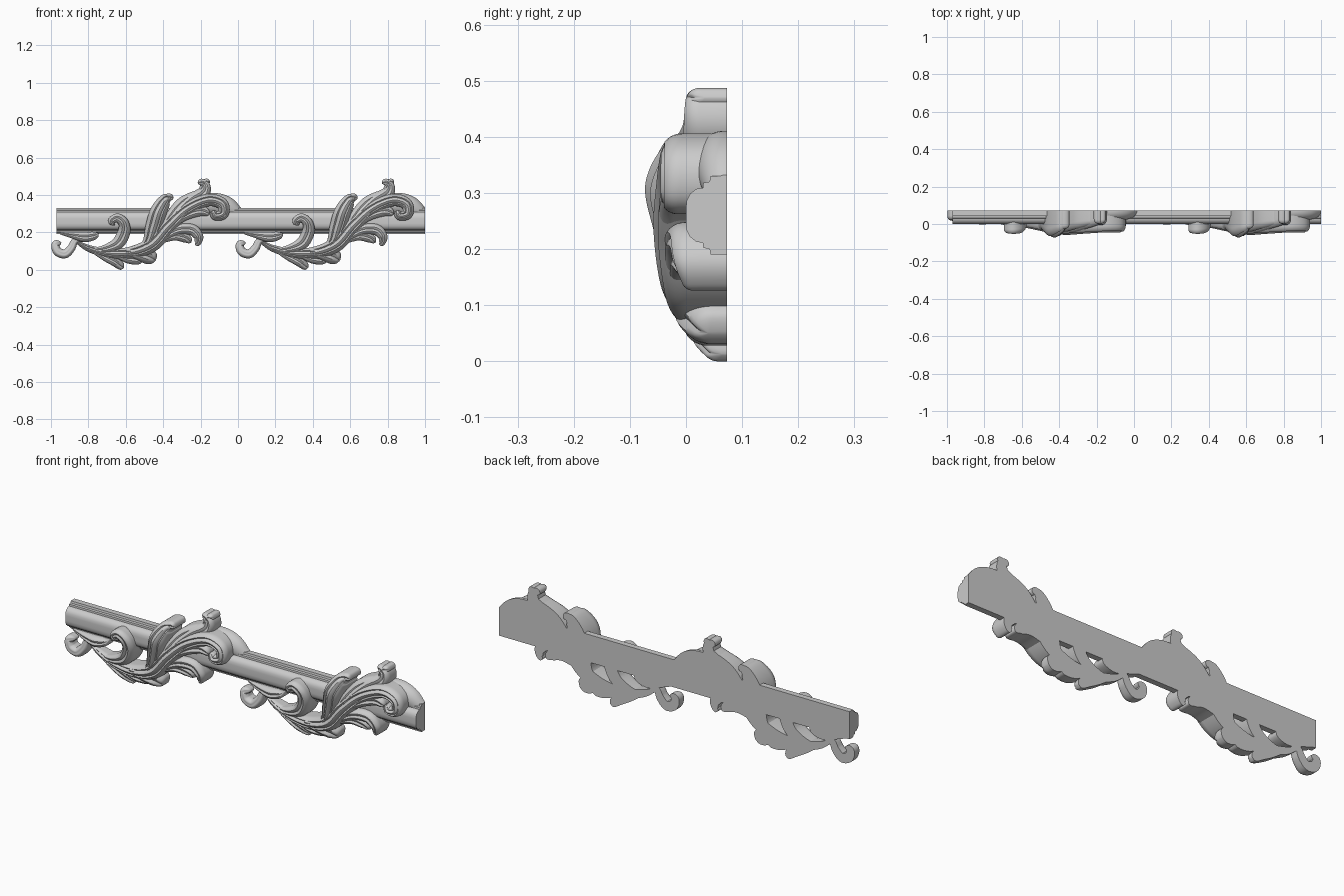
import bpy, bmesh, math
from mathutils import Vector

if "Cube" in bpy.data.objects:
    bpy.data.objects.remove(bpy.data.objects["Cube"])

BACK = 0.073      # flat rear plane
PERIOD = 0.985    # spacing of the repeated ornament


def finish(name, bm):
    bmesh.ops.recalc_face_normals(bm, faces=bm.faces)
    me = bpy.data.meshes.new(name)
    bm.to_mesh(me)
    bm.free()
    ob = bpy.data.objects.new(name, me)
    bpy.context.collection.objects.link(ob)
    return ob


def spline(pts, steps=9):
    """Catmull-Rom through (x, z, half_width, front_y) points."""
    p = [Vector(q) for q in pts]
    p = [2 * p[0] - p[1]] + p + [2 * p[-1] - p[-2]]
    out = []
    for i in range(1, len(p) - 2):
        a, b, c, d = p[i - 1:i + 3]
        for k in range(steps):
            t = k / steps
            out.append(0.5 * (2 * b + (c - a) * t + (2 * a - 5 * b + 4 * c - d) * t * t
                              + (3 * b - a - 3 * c + d) * t ** 3))
    return out + [p[-2]]


def leaf(name, pts, groove=0.3, veins=1, tip=0.14):
    """Domed, veined strip swept along a path, with walls back to the rear plane."""
    s = spline(pts)
    n = len(s)
    us = [math.sin(math.pi / 2 * (-1 + 2 * k / 16)) for k in range(17)]
    bm = bmesh.new()
    rings = []
    for i, q in enumerate(s):
        tan = s[min(i + 1, n - 1)].xy - s[max(i - 1, 0)].xy
        tan.normalize()
        nor = Vector((-tan.y, tan.x))
        # rounded tip
        e = max(0, (i / (n - 1) - (1 - tip)) / tip)
        cap = math.sqrt(max(0.02, 1 - e * e))
        hw = max(q[2], 0.003) * cap
        front = q[3] + (1 - cap) * 0.02
        dome = min(hw * 1.15, 0.9 * (BACK - front))
        ring = []
        for u in us:
            y = front + dome * (1 - math.sqrt(max(0, 1 - u * u)))
            for v in range(veins):
                c = -1 + 2 * (v + 1) / (veins + 1)
                y += groove * hw * math.exp(-((u - c) * veins / 0.22) ** 2)
            pos = q.xy + nor * hw * u
            ring.append(bm.verts.new((pos.x, min(y, BACK - 0.002), pos.y)))
        for u in (1, -1):
            pos = q.xy + nor * hw * u
            ring.append(bm.verts.new((pos.x, BACK, pos.y)))
        rings.append(ring)
    m = len(rings[0])
    for a, b in zip(rings, rings[1:]):
        for k in range(m):
            bm.faces.new((a[k], a[(k + 1) % m], b[(k + 1) % m], b[k]))
    bm.faces.new(rings[0])
    bm.faces.new(rings[-1])
    return finish(name, bm)


# moulded rail: half profile (y, z offset) mirrored about its centre line
half = [(BACK, .07), (.044, .07), (.042, .06), (.031, .058), (.03, .049), (.018, .047),
        (.007, .038), (.001, .026), (0, .012)]
prof = half + [(y, -z) for y, z in reversed(half)]
bm = bmesh.new()
ends = [[bm.verts.new((x, y, .26 + z)) for y, z in prof] for x in (-.97, 1.0)]
for k in range(len(prof)):
    j = (k + 1) % len(prof)
    bm.faces.new((ends[0][k], ends[0][j], ends[1][j], ends[1][k]))
for e in ends:
    bm.faces.new(e)
rail = finish("rail", bm)

parts = []
add = lambda *a, **k: parts.append(leaf(*a, **k))

# main sweeping stem ending in the right volute
add("main_stem", [(-.87, .155, .008, .04), (-.80, .115, .018, .02), (-.70, .09, .025, 0),
                  (-.58, .09, .032, -.02), (-.46, .135, .04, -.045), (-.37, .235, .04, -.058),
                  (-.27, .325, .035, -.052), (-.16, .372, .033, -.045), (-.085, .352, .032, -.045),
                  (-.078, .3, .028, -.045), (-.12, .288, .024, -.043), (-.135, .318, .018, -.04)],
    veins=2, tip=.05)
# left hook and the little leaf above it
add("left_hook", [(-.83, .165, .015, .03), (-.87, .155, .018, .025), (-.892, .115, .022, .02),
                  (-.925, .085, .024, .015), (-.965, .098, .024, .015), (-.975, .135, .021, .02),
                  (-.945, .145, .014, .03)], groove=.15)
add("left_leaf", [(-.95, .195, .006, .03), (-.89, .185, .016, .01), (-.82, .175, .027, -.005),
                  (-.77, .182, .022, 0), (-.745, .195, .008, .01)])
# inner curling leaf in front of the rail
add("inner_curl", [(-.80, .105, .008, .03), (-.72, .11, .02, 0), (-.645, .14, .033, -.02),
                   (-.61, .2, .034, -.035), (-.612, .25, .028, -.05), (-.645, .277, .024, -.055),
                   (-.675, .26, .02, -.05), (-.66, .238, .014, -.045)])
# drooping leaves under the stem
add("lower_leaf", [(-.80, .115, .008, .02), (-.72, .075, .022, .01), (-.66, .045, .026, .01),
                   (-.625, .02, .022, .03), (-.61, .012, .01, .045)])
add("lower_lobe", [(-.66, .085, .015, 0), (-.59, .065, .03, -.005), (-.54, .055, .028, .005),
                   (-.51, .045, .015, .02)])
add("lower_leaf_right", [(-.60, .095, .015, -.02), (-.53, .085, .035, -.02),
                         (-.475, .07, .042, -.005), (-.44, .05, .026, .02)])
# tall upright leaf
add("upright_leaf", [(-.54, .095, .015, -.015), (-.48, .145, .032, -.035), (-.45, .23, .045, -.057),
                     (-.425, .31, .045, -.073), (-.39, .37, .034, -.05), (-.36, .385, .02, -.02)],
    veins=2)
add("upright_tip", [(-.42, .28, .02, -.05), (-.40, .35, .025, -.045), (-.375, .385, .022, -.03),
                    (-.345, .385, .014, -.02)])
# fan of upper leaves
add("crest_leaf", [(-.40, .19, .015, -.045), (-.33, .29, .03, -.05), (-.25, .365, .038, -.03),
                   (-.185, .41, .034, -.01), (-.172, .448, .024, -.005), (-.195, .467, .02, 0),
                   (-.215, .462, .012, .01)])
add("crest_tip", [(-.2, .40, .015, .01), (-.185, .44, .02, 0), (-.17, .467, .02, 0),
                  (-.15, .47, .01, .015)])
add("fan_leaf", [(-.41, .2, .015, -.04), (-.36, .28, .03, -.045), (-.30, .35, .035, -.03),
                 (-.235, .395, .025, -.01), (-.21, .41, .012, 0)])
add("middle_leaf", [(-.39, .2, .015, -.04), (-.30, .28, .025, -.05), (-.21, .315, .03, -.035),
                    (-.15, .30, .018, -.025)])
# drooping leaves on the right
add("right_leaf", [(-.43, .15, .015, -.035), (-.33, .21, .026, -.04), (-.25, .215, .03, -.032),
                   (-.212, .18, .026, -.025), (-.215, .145, .018, -.01), (-.23, .135, .01, 0)])
add("right_small_leaf", [(-.42, .15, .012, -.03), (-.34, .18, .024, -.03), (-.28, .17, .026, -.02),
                         (-.25, .145, .012, 0)])
# rounded backing lobe behind the volute
add("backing_lobe", [(-.30, .32, .03, .01), (-.2, .345, .055, .01), (-.12, .35, .06, .015),
                     (-.06, .335, .055, .02), (-.01, .305, .038, .035), (.01, .29, .03, .05)],
    groove=0, tip=.08)

# second ornament shares the meshes
for ob in list(parts):
    twin = ob.copy()
    twin.name = ob.name + "_second"
    twin.location.x = PERIOD
    bpy.context.collection.objects.link(twin)

# keep the end lobe flush with the rail end
end = bpy.data.objects["backing_lobe_second"]
end.data = end.data.copy()
bm = bmesh.new()
bm.from_mesh(end.data)
cut = bmesh.ops.bisect_plane(bm, geom=bm.verts[:] + bm.edges[:] + bm.faces[:],
                             plane_co=(1 - PERIOD, 0, 0), plane_no=(1, 0, 0), clear_outer=True)
edges = [g for g in cut["geom_cut"] if isinstance(g, bmesh.types.BMEdge)]
if edges:
    bmesh.ops.holes_fill(bm, edges=edges)
bm.to_mesh(end.data)
bm.free()

bpy.ops.object.select_all(action='DESELECT')
for ob in [rail, end] + parts:
    ob.select_set(True)
bpy.context.view_layer.objects.active = rail
bpy.ops.object.shade_smooth_by_angle(angle=math.radians(40))
